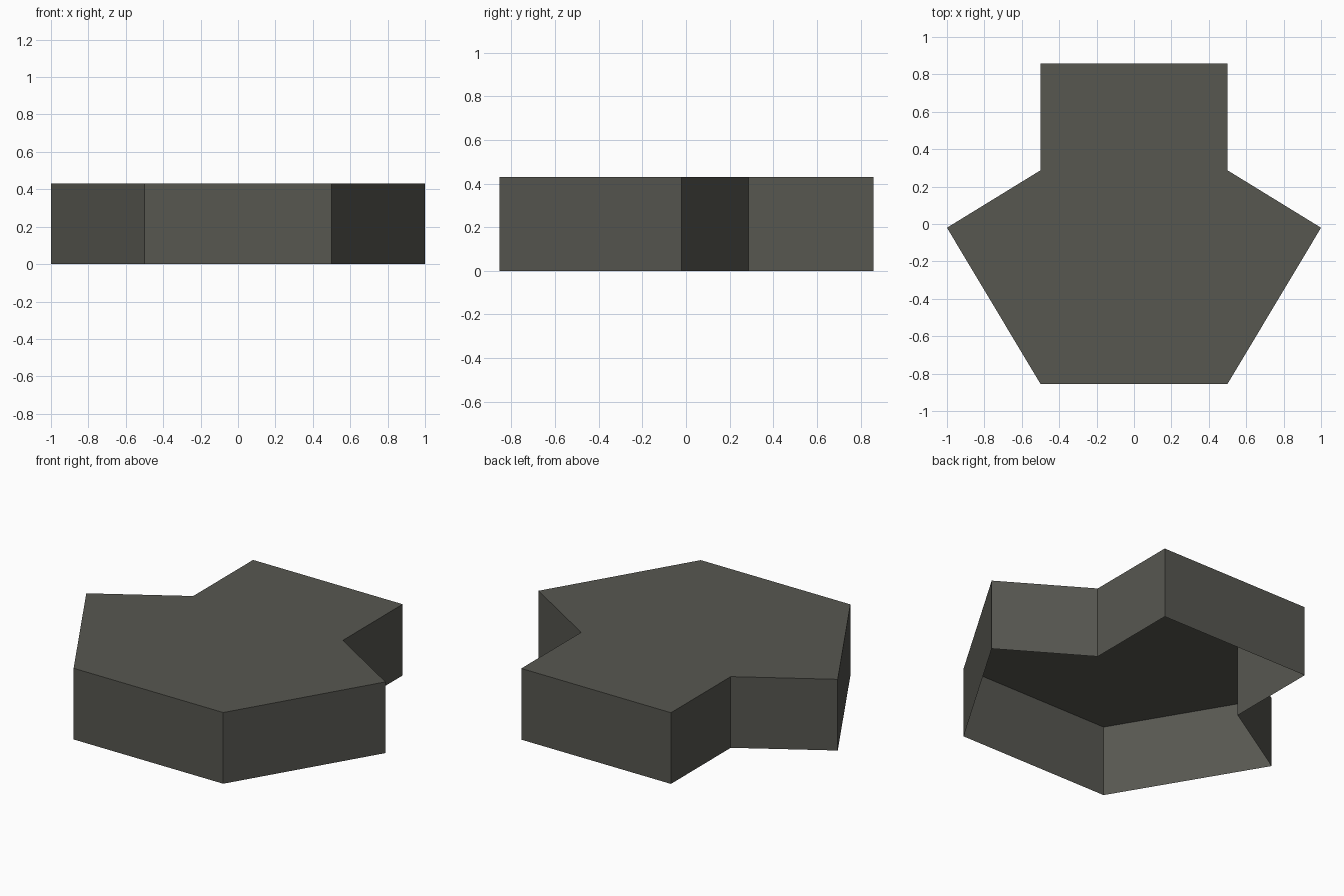
import bpy, bmesh

if "Cube" in bpy.data.objects:
    bpy.data.objects.remove(bpy.data.objects["Cube"])

HEIGHT = 0.43

# Flat dark warm grey
grey = bpy.data.materials.new("dark warm grey")
grey.diffuse_color = (0.095, 0.095, 0.081, 1.0)
grey.use_nodes = True
grey.node_tree.nodes["Principled BSDF"].inputs["Base Color"].default_value = grey.diffuse_color

# Right half of the outline, front to back, mirrored for the left half
right = [(0.5, -0.855), (1.0, -0.02), (0.5, 0.287), (0.5, 0.858)]
outline = right + [(-x, y) for x, y in reversed(right)]

# Hollow tile: top plate with thin side walls, open underneath
bm = bmesh.new()
top = bm.faces.new([bm.verts.new((x, y, HEIGHT)) for x, y in outline])
rim = list(top.edges)
walls = bmesh.ops.extrude_edge_only(bm, edges=rim)["geom"]
for v in walls:
    if isinstance(v, bmesh.types.BMVert):
        v.co.z = 0.0
bmesh.ops.recalc_face_normals(bm, faces=bm.faces)
bm.normal_update()
if top.normal.z < 0:
    bmesh.ops.reverse_faces(bm, faces=bm.faces)

mesh = bpy.data.meshes.new("hollow_tile")
bm.to_mesh(mesh)
bm.free()
mesh.materials.append(grey)
tile = bpy.data.objects.new("hollow_tile", mesh)
bpy.context.collection.objects.link(tile)
